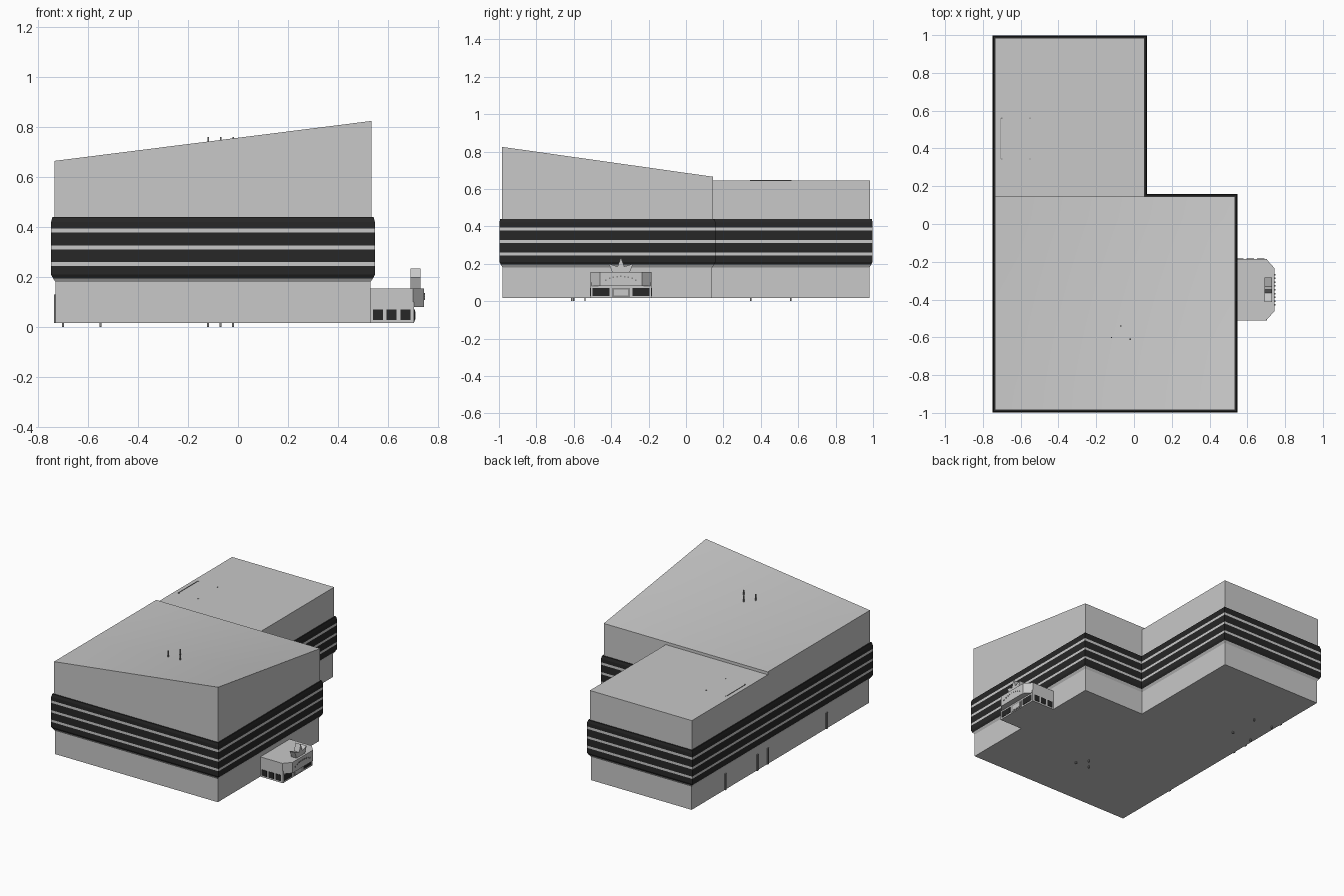
import bpy, bmesh

cube = bpy.data.objects.get("Cube")
if cube:
    bpy.data.objects.remove(cube, do_unlink=True)


def material(name, value):
    m = bpy.data.materials.new(name)
    m.use_nodes = True
    colour = (value, value, value, 1)
    m.diffuse_color = colour
    m.node_tree.nodes["Principled BSDF"].inputs["Base Color"].default_value = colour
    return m


PALE = material("pale grey cladding", 0.58)
DARK = material("charcoal bands", 0.02)
MID = material("mid grey trim", 0.25)


def finish(name, bm, *mats):
    bmesh.ops.recalc_face_normals(bm, faces=bm.faces)
    mesh = bpy.data.meshes.new(name)
    bm.to_mesh(mesh)
    bm.free()
    for m in mats:
        mesh.materials.append(m)
    obj = bpy.data.objects.new(name, mesh)
    bpy.context.collection.objects.link(obj)
    return obj


def box(name, x0, x1, y0, y1, z0, z1, mat):
    bm = bmesh.new()
    bmesh.ops.create_cube(bm, size=1)
    for v in bm.verts:
        v.co.x = x0 + (v.co.x + 0.5) * (x1 - x0)
        v.co.y = y0 + (v.co.y + 0.5) * (y1 - y0)
        v.co.z = z0 + (v.co.z + 0.5) * (z1 - z0)
    return finish(name, bm, mat)


def prism(name, points, offset, mat):
    bm = bmesh.new()
    face = bm.faces.new([bm.verts.new(p) for p in points])
    out = bmesh.ops.extrude_face_region(bm, geom=[face])
    moved = [g for g in out["geom"] if isinstance(g, bmesh.types.BMVert)]
    bmesh.ops.translate(bm, verts=moved, vec=offset)
    return finish(name, bm, mat)


LEFT, RIGHT, FRONT, BACK = -0.735, 0.535, -0.985, 0.985
INNER_X, INNER_Y = 0.055, 0.145
BASE, EAVES, PEAK, WING_TOP = 0.017, 0.665, 0.825, 0.645


# Lower walls and bulging striped belt: L-shaped rings lofted upwards
def ring(bm, z, o):
    plan = [(LEFT - o, FRONT - o), (RIGHT + o, FRONT - o), (RIGHT + o, INNER_Y + o),
            (INNER_X + o, INNER_Y + o), (INNER_X + o, BACK + o), (LEFT - o, BACK + o)]
    return [bm.verts.new((x, y, z)) for x, y in plan]


# height, outward offset, material of the strip above
levels = [(BASE, -0.005, 0), (0.18, -0.005, 0), (0.195, 0.005, 1), (0.21, 0.013, 1),
          (0.245, 0.013, 0), (0.261, 0.013, 1), (0.311, 0.013, 0), (0.327, 0.013, 1),
          (0.378, 0.013, 0), (0.395, 0.013, 1), (0.42, 0.013, 1), (0.44, 0.008, 1)]
bm = bmesh.new()
rings = [ring(bm, z, o) for z, o, _ in levels]
for lower, upper, level in zip(rings, rings[1:], levels):
    for i in range(6):
        j = (i + 1) % 6
        bm.faces.new((lower[i], lower[j], upper[j], upper[i])).material_index = level[2]
bm.faces.new(rings[0])
bm.faces.new(rings[-1]).material_index = 1
finish("striped_lower_walls", bm, PALE, DARK)

# Upper hall with a roof rising to one front corner
bm = bmesh.new()
bmesh.ops.create_grid(bm, x_segments=10, y_segments=10, size=0.5)
out = bmesh.ops.extrude_face_region(bm, geom=bm.faces[:])
top = {g for g in out["geom"] if isinstance(g, bmesh.types.BMVert)}
for v in bm.verts:
    u, w = v.co.x + 0.5, v.co.y + 0.5
    height = EAVES + (PEAK - EAVES) * u * (1 - w) if v in top else 0.42
    v.co = (LEFT + u * (RIGHT - LEFT), FRONT + w * (INNER_Y - FRONT), height)
hall = finish("hall_upper_walls_and_roof", bm, PALE)
bpy.context.view_layer.objects.active = hall
hall.select_set(True)
bpy.ops.object.shade_smooth_by_angle(angle=0.5)
hall.select_set(False)

# Flat-roofed rear wing
box("wing_upper_walls", LEFT, INNER_X, INNER_Y, BACK, 0.42, WING_TOP, PALE)

# Entrance pavilion with an overhanging chamfered canopy
Y0, Y1, MIDDLE, WALL = -0.51, -0.185, -0.348, 0.705
box("entrance_walls", 0.52, WALL, Y0, Y1, BASE, 0.1, PALE)
canopy = [(0.52, Y0), (0.7, Y0), (0.745, Y0 + 0.05), (0.745, Y1 - 0.05), (0.7, Y1), (0.52, Y1)]
prism("entrance_canopy", [(x, y, 0.08) for x, y in canopy], (0, 0, 0.075), PALE)

# Side and front windows, and the door
for i in range(3):
    x = 0.54 + i * 0.055
    for side, y in (("front", Y0), ("back", Y1)):
        box(f"entrance_{side}_window_{i + 1}", x, x + 0.04, y - 0.002, y + 0.002, 0.028, 0.07, DARK)
for i, y in enumerate((-0.5, -0.285)):
    box(f"entrance_wide_window_{i + 1}", WALL - 0.002, WALL + 0.002, y, y + 0.09, 0.028, 0.07, DARK)
box("entrance_door", WALL - 0.002, WALL + 0.003, -0.395, -0.3, 0.022, 0.07, MID)
box("door_panel", WALL, WALL + 0.005, -0.385, -0.31, 0.03, 0.062, PALE)

# Pointed crown standing on the canopy
half = [(0.0, 0.235), (0.018, 0.185), (0.065, 0.2), (0.045, 0.15)]
outline = [(y, z) for y, z in half] + [(-y, z) for y, z in reversed(half[1:])]
prism("canopy_crown", [(0.69, MIDDLE + y, z) for y, z in outline], (0.04, 0, 0), PALE)

# Arc of small studs on the canopy face
for i in range(-4, 5):
    y, z = MIDDLE + i * 0.02, 0.132 - 0.0012 * i * i
    box(f"canopy_stud_{i + 5}", 0.743, 0.748, y - 0.004, y + 0.004, z - 0.004, z + 0.004, MID)

# Downpipes on the side walls
for i, y in enumerate((0.61, 0.255, 0.14, -0.51)):
    box(f"downpipe_{i + 1}", LEFT - 0.002, LEFT + 0.007, y - 0.008, y + 0.008, BASE, 0.13, MID)

# Small feet under the floor, and matching roof pins
wing_spots = [(x, y) for x in (-0.7, -0.55) for y in (0.345, 0.56)]
hall_spots = [(-0.07, -0.54), (-0.12, -0.6), (-0.02, -0.61)]
for i, (x, y) in enumerate(wing_spots + hall_spots):
    box(f"foot_{i + 1}", x - 0.004, x + 0.004, y - 0.004, y + 0.004, 0, BASE + 0.003, MID)
    base = WING_TOP if i < 4 else 0.71
    tip = base + (0.003 if i < 4 else 0.05)
    box(f"roof_pin_{i + 1}", x - 0.003, x + 0.003, y - 0.003, y + 0.003, base - 0.02, tip, MID)
box("roof_hatch_edge", -0.706, -0.703, 0.345, 0.56, WING_TOP - 0.01, WING_TOP + 0.003, MID)
